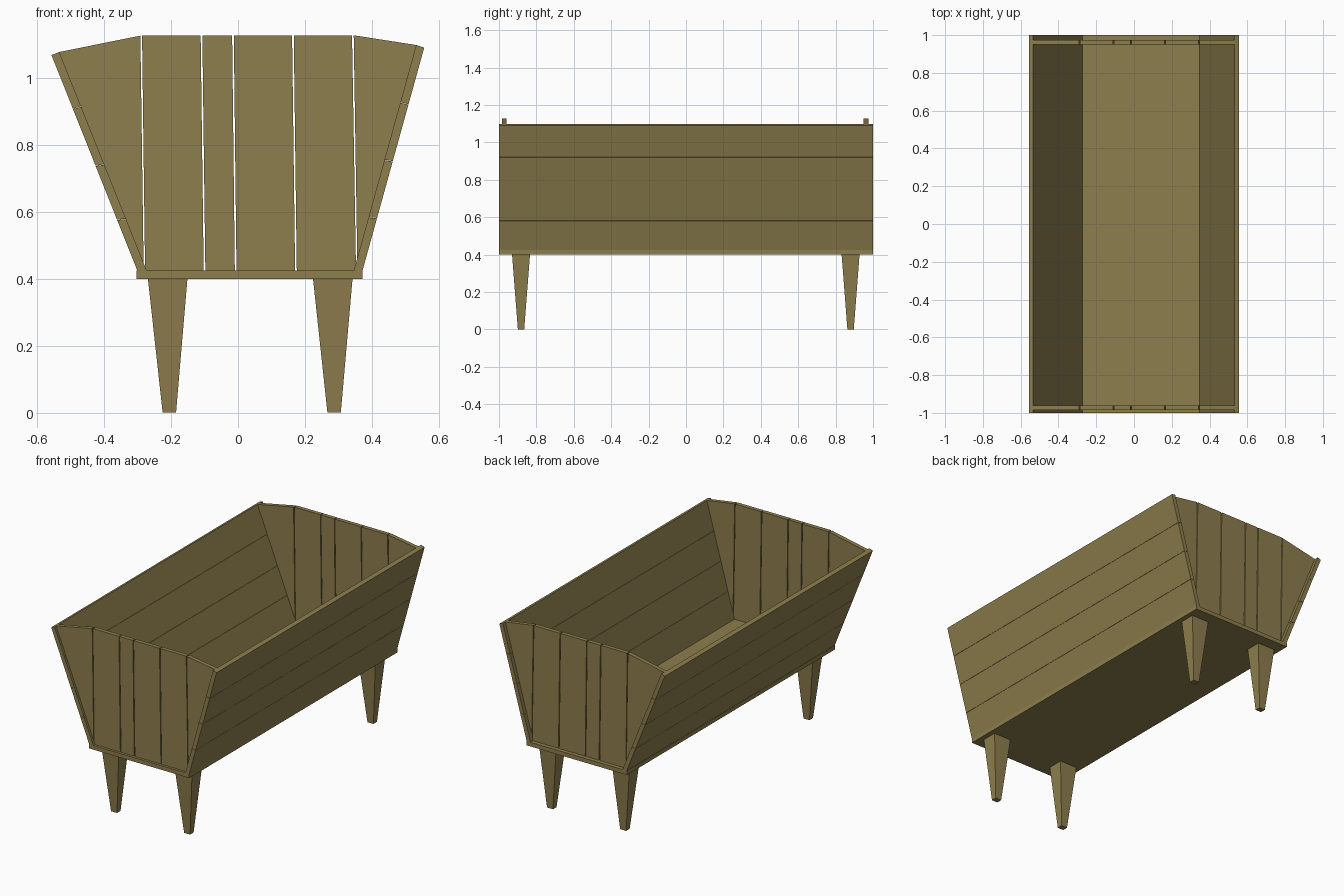
import bpy
from mathutils import Vector

if "Cube" in bpy.data.objects:
    bpy.data.objects.remove(bpy.data.objects["Cube"])

wood = bpy.data.materials.new("wood")
wood.diffuse_color = (0.27, 0.21, 0.075, 1)
wood.use_nodes = True
wood.node_tree.nodes["Principled BSDF"].inputs["Base Color"].default_value = wood.diffuse_color


def make(name, verts, faces):
    me = bpy.data.meshes.new(name)
    me.from_pydata(verts, [], faces)
    me.materials.append(wood)
    ob = bpy.data.objects.new(name, me)
    bpy.context.collection.objects.link(ob)
    return ob


def prism(name, profile, y0, y1):
    """Extrude a counter-clockwise XZ profile from y0 to y1."""
    n = len(profile)
    verts = [(x, y, z) for y in (y0, y1) for x, z in profile]
    faces = [tuple(range(n)), tuple(range(2 * n - 1, n - 1, -1))]
    faces += [((i + 1) % n, i, i + n, (i + 1) % n + n) for i in range(n)]
    return make(name, verts, faces)


# Floor slab
prism("floor", [(-0.303, 0.40), (0.372, 0.40), (0.372, 0.425), (-0.303, 0.425)], -1, 1)


# Sloping side walls, four long boards each
def side_wall(name, out0, out1, in0, in1, splits):
    o0, o1, i0, i1 = map(Vector, (out0, out1, in0, in1))
    cuts = [0] + splits + [1]
    for k in range(4):
        a = cuts[k] + (0.001 if k else 0)
        b = cuts[k + 1] - (0.001 if k < 3 else 0)
        p = [o0.lerp(o1, a), i0.lerp(i1, a), i0.lerp(i1, b), o0.lerp(o1, b)]
        if o0.x > i0.x:
            p.reverse()
        prism(f"{name}_board_{k + 1}", [tuple(v) for v in p], -1, 1)


side_wall("left_wall", (-0.301, 0.425), (-0.557, 1.068),
          (-0.273, 0.425), (-0.534, 1.077), [0.235, 0.485, 0.75])
side_wall("right_wall", (0.372, 0.425), (0.556, 1.09),
          (0.346, 0.425), (0.532, 1.098), [0.235, 0.49, 0.745])

# End panels: upright boards with narrow tapering gaps
seams = [(-0.280, -0.289), (-0.100, -0.109), (-0.007, -0.015), (0.173, 0.164), (0.354, 0.343)]
Z0, Z1, G = 0.425, 1.127, 0.0025
for end, y0, y1 in (("front", -0.985, -0.96), ("back", 0.95, 0.975)):
    prism(f"{end}_board_1", [(-0.282, 0.447), (-0.289 - G, 1.126), (-0.534, 1.077)], y0, y1)
    for k in range(4):
        (a0, a1), (b0, b1) = seams[k], seams[k + 1]
        pts = [(a0 + G, Z0), (b0 - G, Z0), (b1 - G, Z1), (a1 + G, Z1)]
        if k == 3:
            # trim the lower corner to the sloping wall
            pts[1:2] = [(0.346, Z0), (0.352, 0.447)]
        prism(f"{end}_board_{k + 2}", pts, y0, y1)
    prism(f"{end}_board_6", [(0.356, 0.46), (0.532, 1.098), (0.343 + G, 1.127)], y0, y1)

# Four tapered square legs
for side, x in (("left", -0.21), ("right", 0.283)):
    for end, y in (("front", -0.882), ("back", 0.88)):
        bx = x + (0.005 if side == "left" else 0.004)
        verts = [(bx + sx * 0.02, y + sy * 0.017, 0) for sx, sy in ((-1, -1), (1, -1), (1, 1), (-1, 1))]
        verts += [(x + sx * 0.059, y + sy * 0.048, 0.40) for sx, sy in ((-1, -1), (1, -1), (1, 1), (-1, 1))]
        make(f"{end}_{side}_leg", verts,
             [(3, 2, 1, 0), (4, 5, 6, 7)] + [(i, (i + 1) % 4, (i + 1) % 4 + 4, i + 4) for i in range(4)])
